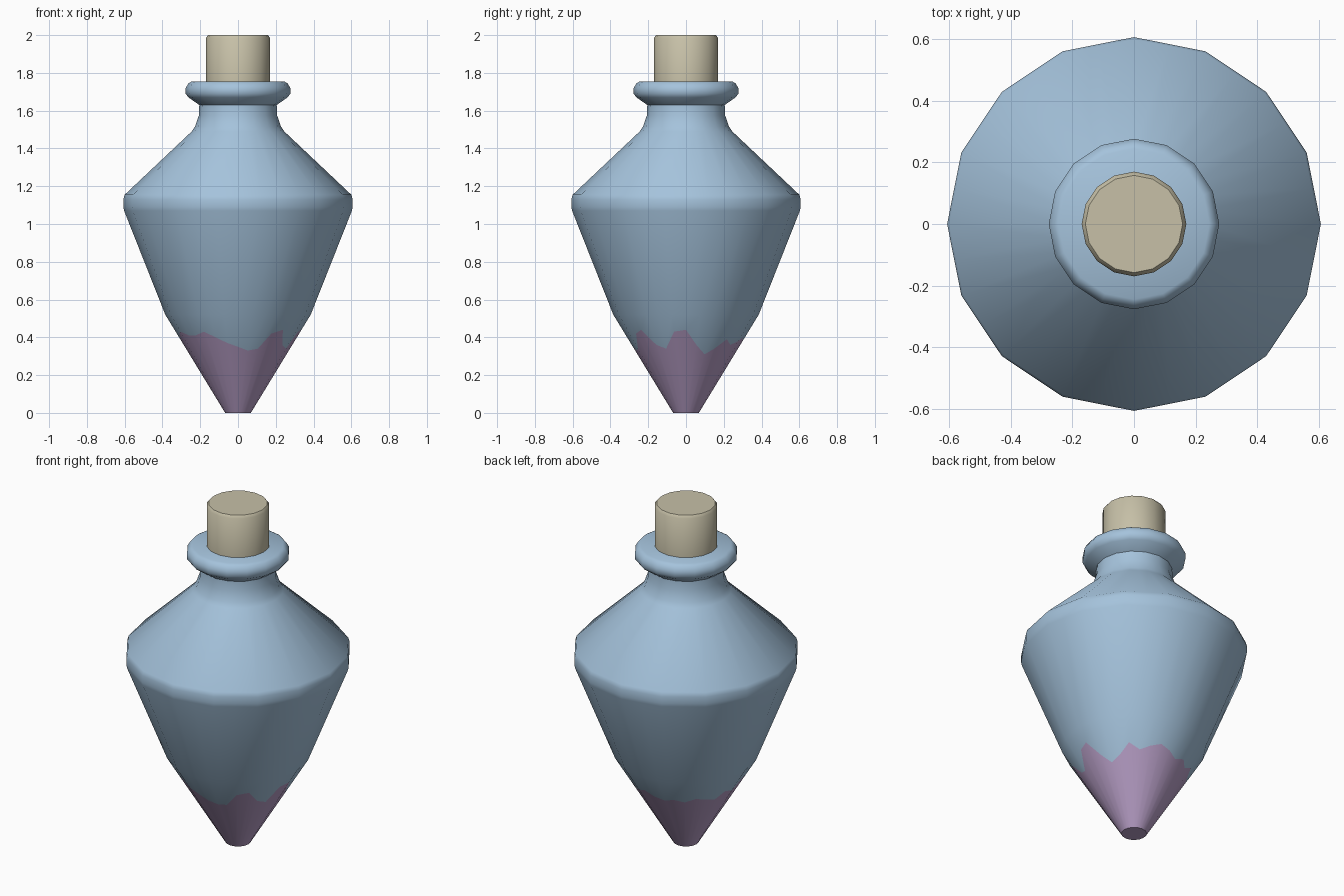
import bpy, bmesh, math

if "Cube" in bpy.data.objects:
    bpy.data.objects.remove(bpy.data.objects["Cube"])

def material(name, rgb):
    m = bpy.data.materials.new(name)
    m.diffuse_color = (*rgb, 1)
    m.use_nodes = True
    m.node_tree.nodes["Principled BSDF"].inputs["Base Color"].default_value = m.diffuse_color
    return m

GLASS = material("blue glass", (0.376, 0.546, 0.716))
DIP = material("mauve tip", (0.47, 0.34, 0.56))
CORK = material("cork", (0.57, 0.53, 0.39))

SIDES = 16
COLS = SIDES * 2   # every second column sits on the middle of a flat side

def lathe(name, rings, mats, rule=lambda ring: 0):
    """rings: functions of column -> (radius, height), bottom to top, capped."""
    bm = bmesh.new()
    loops = []
    for ring in rings:
        loop = []
        for i in range(COLS):
            r, z = ring(i)
            if i % 2:
                r *= math.cos(math.pi / SIDES)
            a = 2 * math.pi * i / COLS
            loop.append(bm.verts.new((r * math.cos(a), r * math.sin(a), z)))
        loops.append(loop)
    for k in range(len(loops) - 1):
        lo, hi = loops[k], loops[k + 1]
        for i in range(COLS):
            j = (i + 1) % COLS
            f = bm.faces.new((lo[i], lo[j], hi[j], hi[i]))
            f.material_index = rule(k)
    bm.faces.new(loops[0][::-1]).material_index = rule(0)
    bm.faces.new(loops[-1]).material_index = rule(len(loops))
    mesh = bpy.data.meshes.new(name)
    bm.to_mesh(mesh)
    bm.free()
    for m in mats:
        mesh.materials.append(m)
    ob = bpy.data.objects.new(name, mesh)
    bpy.context.collection.objects.link(ob)
    bpy.ops.object.select_all(action='DESELECT')
    ob.select_set(True)
    bpy.context.view_layer.objects.active = ob
    bpy.ops.object.shade_smooth_by_angle(angle=math.radians(50))
    return ob

def ring(r, z):
    return lambda i: (r, z)

# Bottle: the jagged colour line is a ring of uneven height on the lower cone
line = [.44, .36, .31, .34, .39, .36, .38, .40, .38, .36, .38, .36, .39, .37, .36, .40,
        .38, .42, .43, .41, .41, .43, .40, .37, .35, .33, .34, .42, .44, .36, .34, .43]
R0, R1, Z1 = 0.068, 0.385, 0.52

def jagged(i):
    return R0 + (R1 - R0) * line[i] / Z1, line[i]

profile = [(R1, Z1), (0.603, 1.07), (0.607, 1.09), (0.607, 1.13), (0.600, 1.155),
           (0.245, 1.49), (0.228, 1.515), (0.207, 1.575), (0.205, 1.63),
           (0.262, 1.67), (0.277, 1.69), (0.277, 1.72), (0.262, 1.745), (0.245, 1.755)]
lathe("bottle", [ring(R0, 0), jagged] + [ring(*p) for p in profile],
      [GLASS, DIP], lambda k: 1 if k == 0 else 0)

# Stopper
lathe("stopper", [ring(0.17, 1.74), ring(0.17, 1.985), ring(0.158, 2.0)], [CORK])
